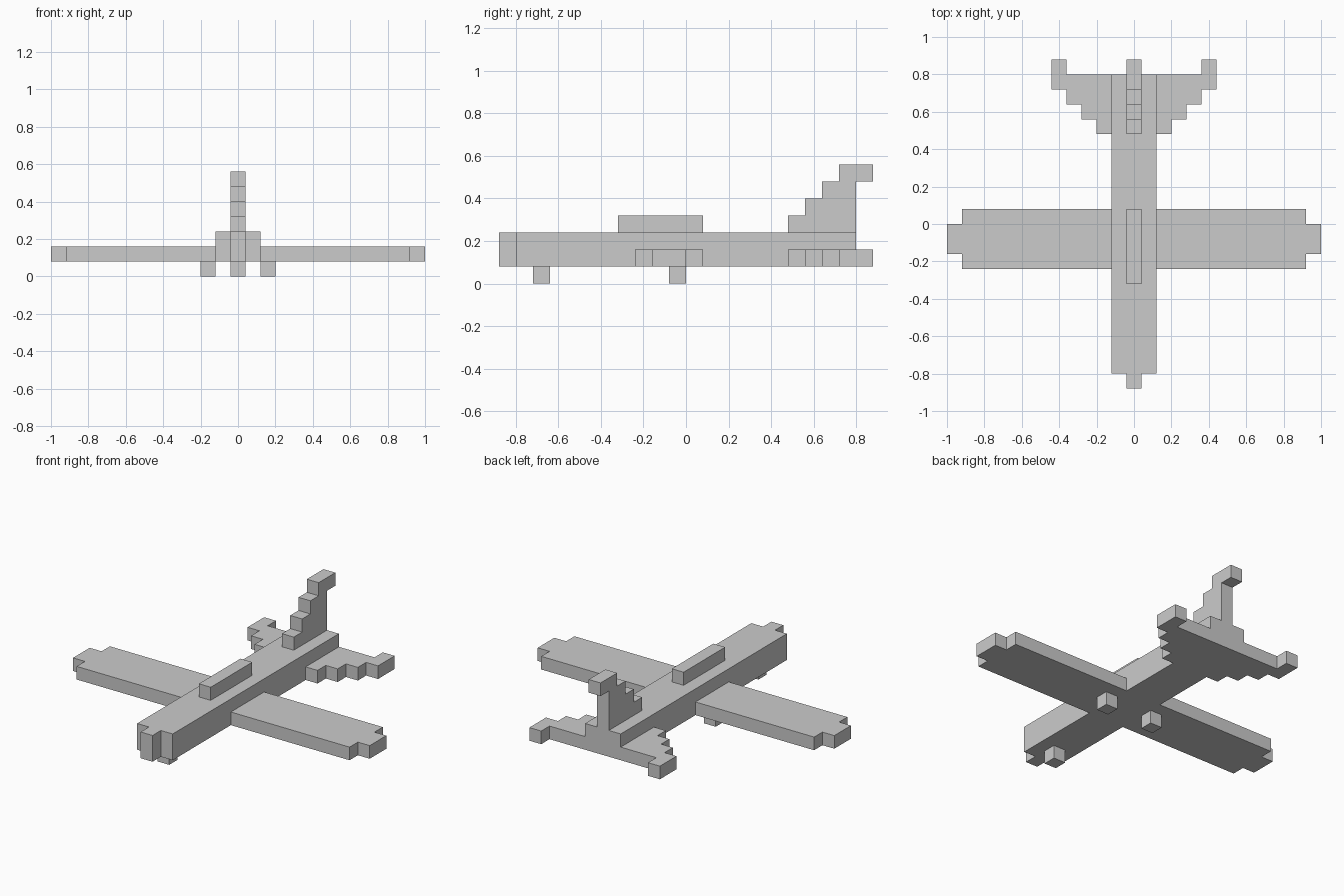
import bpy, bmesh
from mathutils import Vector

if "Cube" in bpy.data.objects:
    bpy.data.objects.remove(bpy.data.objects["Cube"])

U = 0.08  # one block; all coordinates below are in blocks


def prism(name, outline, lo, hi, plane="XY", mirror=False):
    """Extrude an outline in the XY plane (along z) or YZ plane (along x)."""
    def place(a, b, c):
        return Vector((a, b, c) if plane == "XY" else (c, a, b)) * U
    bm = bmesh.new()
    face = bm.faces.new([bm.verts.new(place(a, b, lo)) for a, b in outline])
    ext = bmesh.ops.extrude_face_region(bm, geom=[face])
    moved = [v for v in ext["geom"] if isinstance(v, bmesh.types.BMVert)]
    bmesh.ops.translate(bm, verts=moved, vec=place(0, 0, hi - lo))
    bmesh.ops.recalc_face_normals(bm, faces=bm.faces)
    mesh = bpy.data.meshes.new(name)
    bm.to_mesh(mesh)
    bm.free()
    obj = bpy.data.objects.new(name, mesh)
    bpy.context.collection.objects.link(obj)
    if mirror:
        obj.modifiers.new("Mirror", "MIRROR").use_mirror_merge = False
    return obj


def rect(x0, x1, y0, y1):
    return [(x0, y0), (x1, y0), (x1, y1), (x0, y1)]


# Body with narrow nose block
prism("fuselage", [(-1.5, -10), (-.5, -10), (-.5, -11), (.5, -11), (.5, -10),
                   (1.5, -10), (1.5, 10), (-1.5, 10)], 1, 3)
prism("canopy", rect(-.5, .5, -4, 1), 3, 4)

# Main wings with stepped tips
prism("wings", [(1.5, -3), (11.5, -3), (11.5, -2), (12.5, -2), (12.5, 0),
                (11.5, 0), (11.5, 1), (1.5, 1)], 1, 2, mirror=True)


# Tail surfaces share one staircase outline: s = span from the root, y = length
def stairs(root):
    pts = []
    for i in range(4):
        pts += [(root + i, 6 + i), (root + i + 1, 6 + i)]
    return pts + [(root + 4, 11), (root + 3, 11), (root + 3, 10), (root, 10)]


prism("tailplane", stairs(1.5), 1, 2, mirror=True)
prism("tail_fin", [(y, s) for s, y in stairs(3)], -.5, .5, plane="YZ")

# Landing gear
prism("nose_wheel", rect(-.5, .5, -9, -8), 0, 1)
prism("main_wheels", rect(1.5, 2.5, -1, 0), 0, 1, mirror=True)
